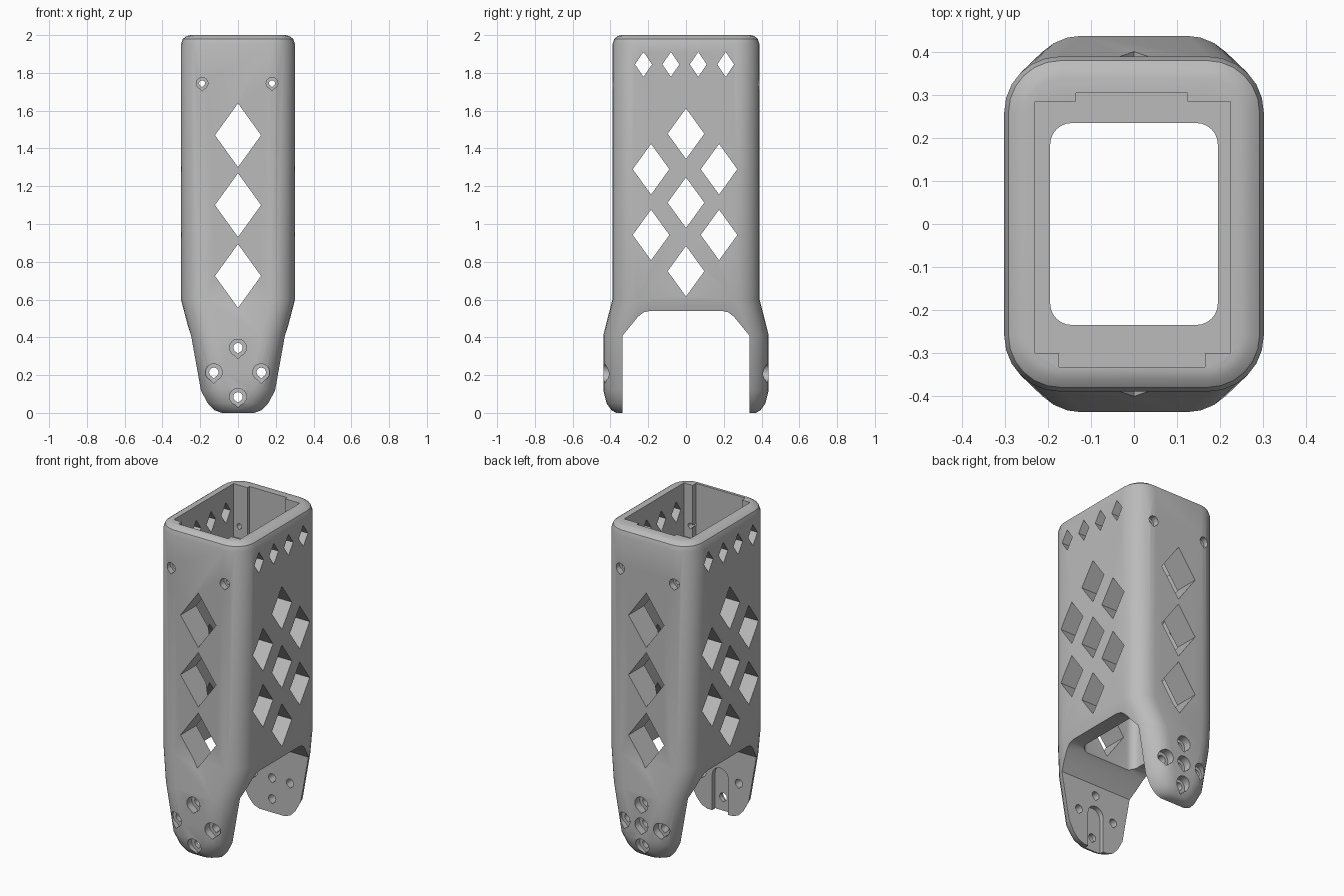
import bpy, bmesh
from math import sin, cos, pi

cube = bpy.data.objects.get("Cube")
if cube:
    bpy.data.objects.remove(cube)

grey = bpy.data.materials.new("plain grey")
grey.use_nodes = True
grey.diffuse_color = (0.5, 0.5, 0.5, 1)
grey.node_tree.nodes["Principled BSDF"].inputs["Base Color"].default_value = (0.5, 0.5, 0.5, 1)


def rounded_rect(hx, hy, r, seg=6):
    pts = []
    for k, (sx, sy) in enumerate([(1, 1), (-1, 1), (-1, -1), (1, -1)]):
        for i in range(seg + 1):
            a = (k + i / seg) * pi / 2
            pts.append((sx * (hx - r) + r * cos(a), sy * (hy - r) + r * sin(a)))
    return pts


def loft(name, rings):
    """Closed solid skinned through rings of equal point count."""
    bm = bmesh.new()
    rows = [[bm.verts.new(p) for p in ring] for ring in rings]
    n = len(rows[0])
    for a, b in zip(rows, rows[1:]):
        for i in range(n):
            j = (i + 1) % n
            bm.faces.new((a[i], a[j], b[j], b[i]))
    bm.faces.new(rows[0][::-1])
    bm.faces.new(rows[-1])
    bmesh.ops.recalc_face_normals(bm, faces=bm.faces)
    mesh = bpy.data.meshes.new(name)
    bm.to_mesh(mesh)
    bm.free()
    ob = bpy.data.objects.new(name, mesh)
    bpy.context.collection.objects.link(ob)
    mesh.materials.append(grey)
    return ob


# Outer shell: height, half width, half depth, corner radius
sections = [(0, .10, .37, .08), (.015, .135, .395, .10), (.05, .165, .42, .12),
            (.12, .20, .438, .13), (.41, .252, .438, .13), (.6, .302, .39, .13),
            (1.95, .302, .39, .13), (1.98, .292, .38, .12), (1.995, .272, .36, .10),
            (2, .25, .34, .08)]
body = loft("bracket_housing",
            [[(x, y, z) for x, y in rounded_rect(hx, hy, r)] for z, hx, hy, r in sections])


def cut(pts, axis, lo, hi):
    """Remove a prism of the given outline running along an axis."""
    place = {"x": lambda u, v, w: (w, u, v),
             "y": lambda u, v, w: (u, w, v),
             "z": lambda u, v, w: (u, v, w)}[axis]
    tool = loft("cutter", [[place(u, v, w) for u, v in pts] for w in (lo, hi)])
    tool.hide_render = True
    mod = body.modifiers.new("cut", "BOOLEAN")
    mod.operation = "DIFFERENCE"
    mod.solver = "EXACT"
    mod.object = tool
    bpy.context.view_layer.objects.active = body
    bpy.ops.object.modifier_apply(modifier=mod.name)
    bpy.data.objects.remove(tool)


def box(u0, u1, v0, v1):
    return [(u0, v0), (u1, v0), (u1, v1), (u0, v1)]


def diamond(u, v, w, h):
    return [(u + w, v), (u, v + h), (u - w, v), (u, v - h)]


def teardrop(u, v, r, n=16):
    return [(u + r * cos(2 * pi * i / n),
             v + r * sin(2 * pi * i / n) * (1.3 if i == n * 3 // 4 else 1)) for i in range(n)]


# Gap between the two legs, with sloped shoulders
half = [(.335, -.2), (.335, .41), (.255, .508), (.225, .532), (.19, .54)]
cut(half + [(-y, z) for y, z in reversed(half)], "x", -1, 1)

# Inner channel, upper pocket and its two wall recesses
cut(rounded_rect(.195, .235, .05), "z", .3, 2.2)
cut(box(-.23, .225, -.3, .285), "z", 1.67, 2.2)
cut(box(-.135, .125, .2, .305), "z", 1.67, 2.2)
cut(box(-.175, .165, -.333, -.2), "z", 1.67, 2.2)

# Diamond windows through front and back
for z in (.725, 1.1, 1.47):
    cut(diamond(0, z, .122, .169), "y", -1, 1)

# Diamond windows through the sides
for y, z in [(0, .75), (0, 1.113), (0, 1.478), (-.185, .942), (-.185, 1.29),
             (.175, .942), (.175, 1.29)]:
    cut(diamond(y, z, .097, .134), "x", -1, 1)
for i in range(4):
    cut(diamond(-.225 + .145 * i, 1.845, .045, .066), "x", -1, 1)

# Counterbored screw holes in the legs and near the rim
for side in (-1, 1):
    spots = [(0, .345), (-.128, .215), (.123, .215), (0, .085)]
    if side > 0:
        spots.append((0, .215))
    for x, z in spots:
        cut(teardrop(x, z, .025), "y", side * .25, side * .6)
        cut(teardrop(x, z, .045), "y", side * .39, side * .6)
    for x in (-.19, .18):
        cut(teardrop(x, 1.745, .016), "y", side * .25, side * .6)
        cut(teardrop(x, 1.745, .031), "y", side * .35, side * .6)

# Round-topped groove inside the front leg
arch = [(.055 * cos(pi * i / 10), .22 + .055 * sin(pi * i / 10)) for i in range(11)]
cut([(.055, -.1)] + arch + [(-.055, -.1)], "y", -.365, -.2)

bpy.ops.object.select_all(action="DESELECT")
body.select_set(True)
bpy.context.view_layer.objects.active = body
bpy.ops.object.shade_smooth_by_angle(angle=pi / 6)
